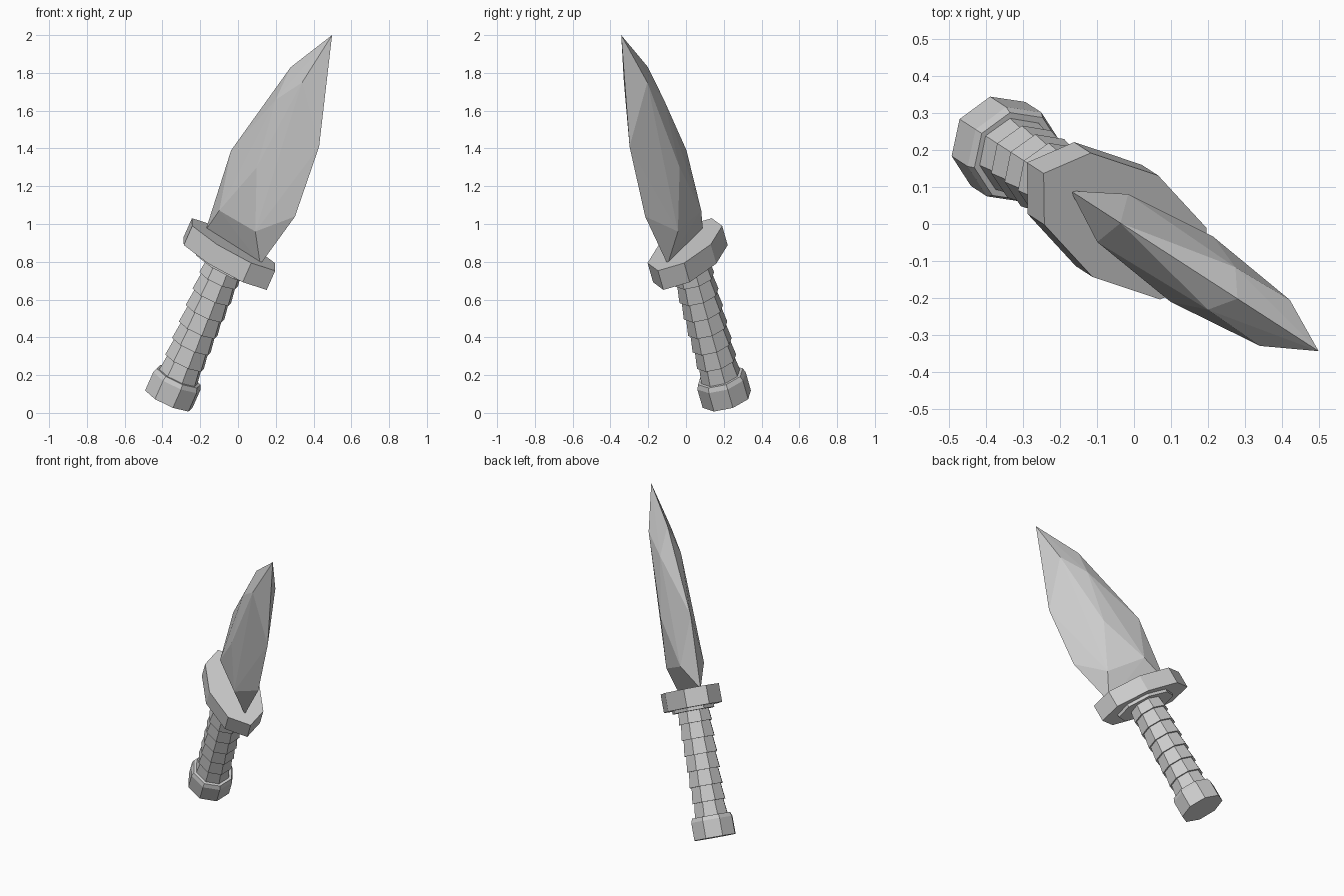
import bpy, bmesh, math
from mathutils import Matrix, Vector

if "Cube" in bpy.data.objects:
    bpy.data.objects.remove(bpy.data.objects["Cube"])

# Dagger frame: local x = blade width, y = thickness, z = along the blade, origin at the tip
TILT = math.radians(27.9)
h = Vector((0.84, -0.543, 0)).normalized()
up = Vector((0, 0, 1))
axis = h * math.sin(TILT) + up * math.cos(TILT)
wide = h * math.cos(TILT) - up * math.sin(TILT)
thick = axis.cross(wide)
FRAME = Matrix((wide, thick, axis)).transposed().to_4x4()
FRAME.translation = Vector((0.498, -0.343, 2.0))


def finish(name, bm):
    bmesh.ops.recalc_face_normals(bm, faces=bm.faces)
    mesh = bpy.data.meshes.new(name)
    bm.to_mesh(mesh)
    bm.free()
    ob = bpy.data.objects.new(name, mesh)
    ob.matrix_world = FRAME
    bpy.context.collection.objects.link(ob)


def stack(name, rings, sides=8):
    """Loft polygon rings given as (z, centre x, x radius, y radius)."""
    bm = bmesh.new()
    loops = []
    for z, cx, rx, ry in rings:
        loops.append([bm.verts.new((cx + rx * math.cos(math.tau * i / sides),
                                    ry * math.sin(math.tau * i / sides), z))
                      for i in range(sides)])
    for a, b in zip(loops, loops[1:]):
        for i in range(sides):
            j = (i + 1) % sides
            bm.faces.new((a[i], a[j], b[j], b[i]))
    bm.faces.new(loops[0])
    bm.faces.new(loops[-1])
    finish(name, bm)


# Blade: cutting outline plus mirrored ridge points, wrapped into facets
outline = [(0, 0), (-.151, -.272), (-.277, -.837), (-.221, -1.285),
           (.168, -1.285), (.243, -.958), (.204, -.56)]
ridge = [(-.15, .077, -1.13), (.103, .077, -1.122), (-.032, .105, -.81),
         (-.115, .068, -.448), (-.007, .074, -.287)]
bm = bmesh.new()
for x, z in outline:
    bm.verts.new((x, 0, z))
for x, y, z in ridge:
    bm.verts.new((x, y, z))
    bm.verts.new((x, -y, z))
bmesh.ops.convex_hull(bm, input=bm.verts)
finish("blade", bm)

# Guard plate and the collar beneath it
stack("guard", [(-1.385, -.03, .297, .163), (-1.27, -.03, .297, .163)])
stack("collar", [(-1.405, -.028, .19, .125), (-1.38, -.028, .19, .125)])

# Grip: stepped bands
TOP, BOTTOM, BANDS = -1.38, -2.06, 7
step = (TOP - BOTTOM) / BANDS
rings = []
for k in range(BANDS):
    for f, r in ((0, .103), (1, .116)):
        z = TOP - step * (k + f)
        cx = -.03 + .02 * (k + f) / BANDS
        rings.append((z, cx, r, r * .93))
stack("grip", rings)

# Pommel
stack("pommel", [(-2.185, -.008, .14, .135), (-2.075, -.008, .14, .135),
                 (-2.05, -.009, .13, .125)])
